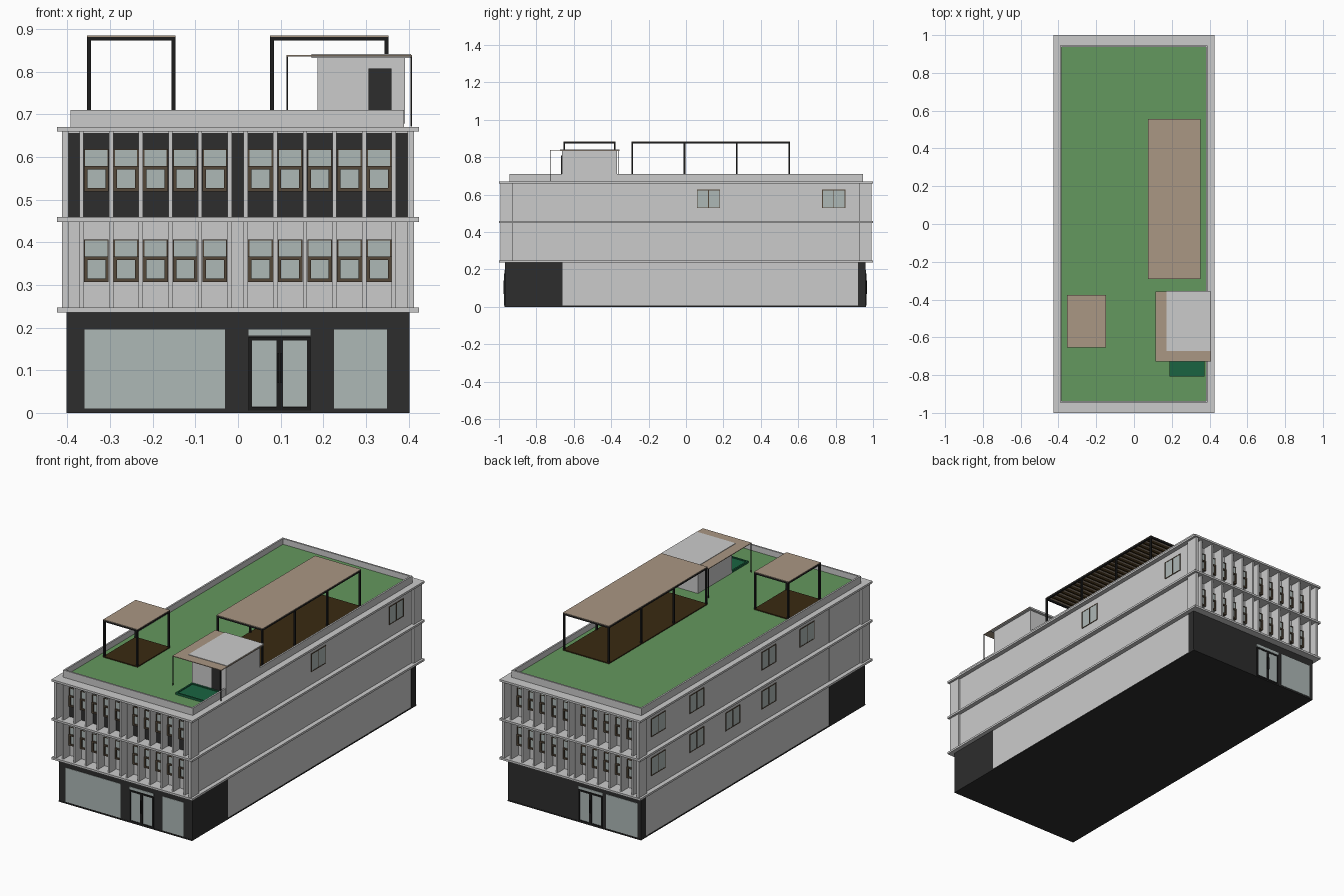
import bpy, bmesh

if "Cube" in bpy.data.objects:
    bpy.data.objects.remove(bpy.data.objects["Cube"])


def mat(name, r, g, b):
    m = bpy.data.materials.new(name)
    m.diffuse_color = (r, g, b, 1)
    m.use_nodes = True
    m.node_tree.nodes["Principled BSDF"].inputs["Base Color"].default_value = m.diffuse_color
    return m


DARK = mat("charcoal", 0.026, 0.026, 0.026)
BLACK = mat("black_metal", 0.012, 0.012, 0.012)
GLASS = mat("glass", 0.42, 0.48, 0.47)
BROWN = mat("window_brown", 0.09, 0.065, 0.042)
DECK = mat("deck_brown", 0.042, 0.023, 0.006)
TAN = mat("canopy_tan", 0.40, 0.31, 0.23)
GREEN = mat("grass", 0.127, 0.314, 0.112)
POOL = mat("deep_green", 0.010, 0.127, 0.053)


def part(name, boxes, material=None):
    """One object made of boxes given as (x0, x1, y0, y1, z0, z1)."""
    bm = bmesh.new()
    for x0, x1, y0, y1, z0, z1 in boxes:
        vs = bmesh.ops.create_cube(bm, size=1)["verts"]
        for v in vs:
            v.co = (x1 if v.co.x > 0 else x0, y1 if v.co.y > 0 else y0,
                    z1 if v.co.z > 0 else z0)
    me = bpy.data.meshes.new(name)
    bm.to_mesh(me)
    bm.free()
    ob = bpy.data.objects.new(name, me)
    bpy.context.collection.objects.link(ob)
    if material:
        me.materials.append(material)
    return ob


def turn(boxes):
    """Half turn about z: front facade to back facade."""
    return [(-b[1], -b[0], -b[3], -b[2], b[4], b[5]) for b in boxes]


def both(boxes):
    return boxes + turn(boxes)


def frame(x0, x1, z0, z1, y0, y1, w):
    """Upright rectangular frame facing -y."""
    return [(x0, x0 + w, y0, y1, z0, z1), (x1 - w, x1, y0, y1, z0, z1),
            (x0 + w, x1 - w, y0, y1, z0, z0 + w), (x0 + w, x1 - w, y0, y1, z1 - w, z1)]


# Main volumes
part("base_slab", [(-0.402, 0.402, -0.97, 0.962, 0, 0.006)], DARK)
part("ground_walls", [(-0.4, 0.4, -0.66, 0.92, 0.006, 0.236)])
part("ground_shopfront_walls", [(-0.402, 0.402, -0.968, -0.66, 0.006, 0.236),
                                (-0.402, 0.402, 0.92, 0.96, 0.006, 0.236)], DARK)
STOREYS = [(0.246, 0.449), (0.458, 0.661)]
part("upper_walls", [(-0.4, 0.4, -0.66, 0.925, a, b) for a, b in STOREYS])
part("upper_front_walls", [(-0.402, 0.402, -0.93, -0.66, a, b) for a, b in STOREYS])
part("floor_cornices", [(-0.425, 0.425, -1, 1, z, z + 0.011) for z in (0.236, 0.448, 0.66)])

# Parapet and planted roof
part("parapet", [(-0.393, -0.384, -0.945, 0.945, 0.67, 0.71),
                 (0.38, 0.389, -0.945, 0.945, 0.67, 0.71),
                 (-0.384, 0.38, -0.945, -0.936, 0.67, 0.71),
                 (-0.384, 0.38, 0.936, 0.945, 0.67, 0.71)])
part("roof_lawn", [(-0.384, 0.38, -0.936, 0.936, 0.67, 0.679)], GREEN)

# Front and back upper facades: pilasters, corner columns, sash windows
STEP = 0.0695
pil, panes, frames, sills = [], [], [], []
for a, b in STOREYS:
    for start in (-0.367, 0.018):
        pil += [(start + i * STEP - 0.005, start + i * STEP + 0.005, -0.985, -0.92, a, b)
                for i in range(6)]
        for i in range(5):
            c = start + (i + 0.5) * STEP
            x0, x1, z0 = c - 0.029, c + 0.029, a + 0.061
            panes.append((x0, x1, -0.935, -0.92, z0, z0 + 0.1))
            frames += frame(x0, x1, z0, z0 + 0.1, -0.938, -0.92, 0.003)
            frames += frame(x0, x1, z0, z0 + 0.06, -0.942, -0.92, 0.008)
    for s in (-1, 1):
        x = sorted((s * 0.398, s * 0.413))
        pil.append((x[0], x[1], -0.993, -0.925, a, b))
part("facade_pilasters", both(pil))
part("sash_glass", both(panes), GLASS)
part("sash_frames", both(frames), BROWN)
part("top_floor_dark_panel", [(-0.398, 0.398, -0.932, -0.925, 0.458, 0.656)], DARK)


# Ground floor glazing and double doors (front, then back)
def doors(y):
    glass = [(0.033, 0.093, y - 0.002, y + 0.01, 0.015, 0.17),
             (0.103, 0.162, y - 0.002, y + 0.01, 0.015, 0.17),
             (0.025, 0.17, y - 0.002, y + 0.01, 0.181, 0.196)]
    metal = (frame(0.025, 0.098, 0.006, 0.178, y - 0.004, y + 0.01, 0.008)
             + frame(0.098, 0.17, 0.006, 0.178, y - 0.004, y + 0.01, 0.008)
             + [(0.093, 0.096, y - 0.009, y, 0.07, 0.14),
                (0.100, 0.103, y - 0.009, y, 0.07, 0.14)])
    return glass, metal


fg, fm = doors(-0.968)
bg, bk = doors(-0.96)
part("shop_glass", fg + turn(bg)
     + [(-0.36, -0.03, -0.97, -0.95, 0.01, 0.196), (0.225, 0.35, -0.97, -0.95, 0.01, 0.196)]
     + turn([(0.19, 0.38, -0.962, -0.95, 0.01, 0.196)]), GLASS)
part("door_frames", fm + turn(bk), BLACK)

# Side windows: (side, centre y, bottom z)
spots = [(1, 0.12, 0.53), (1, 0.79, 0.53)]
spots += [(-1, y, 0.53) for y in (0.81, 0.48, -0.14, -0.47)]
spots += [(-1, y, 0.318) for y in (0.81, 0.48, 0.17, -0.14)]
sg, sf = [], []
for s, y, z in spots:
    def slab(y0, y1, z0, z1, out):
        x = sorted((s * 0.39, s * out))
        return (x[0], x[1], y0, y1, z0, z1)
    sg.append(slab(y - 0.06, y + 0.06, z, z + 0.095, 0.4015))
    for c in (-0.06, 0, 0.06):
        sf.append(slab(y + c - 0.002, y + c + 0.002, z, z + 0.095, 0.403))
    for h in (0, 0.095):
        sf.append(slab(y - 0.062, y + 0.062, z + h - 0.002, z + h + 0.002, 0.403))
part("side_window_glass", sg, GLASS)
part("side_window_frames", sf, BROWN)


# Pergolas: deck, posts, beams, rafters, thin canopy
def pergola(name, x0, x1, y0, y1, bays, rafters):
    w, top = 0.009, 0.882
    part(name + "_deck", [(x0, x1, y0, y1, 0.679, 0.684)], DECK)
    ys = [y0 + (y1 - y0 - w) * i / bays for i in range(bays + 1)]
    bars = [(x, x + w, y, y + w, 0.68, top) for x in (x0, x1 - w) for y in ys]
    bars += [(x, x + w, y0, y1, top - w, top) for x in (x0, x1 - w)]
    bars += [(x0 + w, x1 - w, y, y + w, top - w, top) for y in (y0, y1 - w)]
    part(name + "_frame", bars, BLACK)
    gap = (y1 - y0 - w) / rafters
    part(name + "_rafters", [(x0 + w, x1 - w, y0 + i * gap, y0 + i * gap + w, top - w, top)
                             for i in range(1, rafters)], DECK)
    part(name + "_canopy", [(x0, x1, y0, y1, top, top + 0.003)], TAN)


pergola("long_pergola", 0.075, 0.353, -0.292, 0.556, 3, 24)
pergola("small_pergola", -0.354, -0.147, -0.655, -0.376, 1, 8)

# Stair house with door, roof slab and light canopy
part("stair_house", [(0.187, 0.392, -0.663, -0.37, 0.679, 0.832)])
part("stair_house_roof", [(0.172, 0.406, -0.673, -0.356, 0.832, 0.842)])
part("stair_house_door", [(0.306, 0.36, -0.667, -0.66, 0.679, 0.808)], DARK)
part("stair_canopy", [(0.114, 0.408, -0.727, -0.358, 0.836, 0.8395)], TAN)
part("stair_canopy_posts", [(x, x + 0.003, y, y + 0.003, 0.672, 0.837)
                            for x, y in ((0.114, -0.727), (0.405, -0.727), (0.114, -0.361))], BLACK)

# Small water basin in front of the stair house
part("basin_rim", [(0.188, 0.196, -0.807, -0.665, 0.679, 0.69),
                   (0.366, 0.374, -0.807, -0.665, 0.679, 0.69),
                   (0.196, 0.366, -0.807, -0.799, 0.679, 0.69),
                   (0.196, 0.366, -0.673, -0.665, 0.679, 0.69)], POOL)
part("basin_water", [(0.196, 0.366, -0.799, -0.673, 0.679, 0.685)], POOL)
